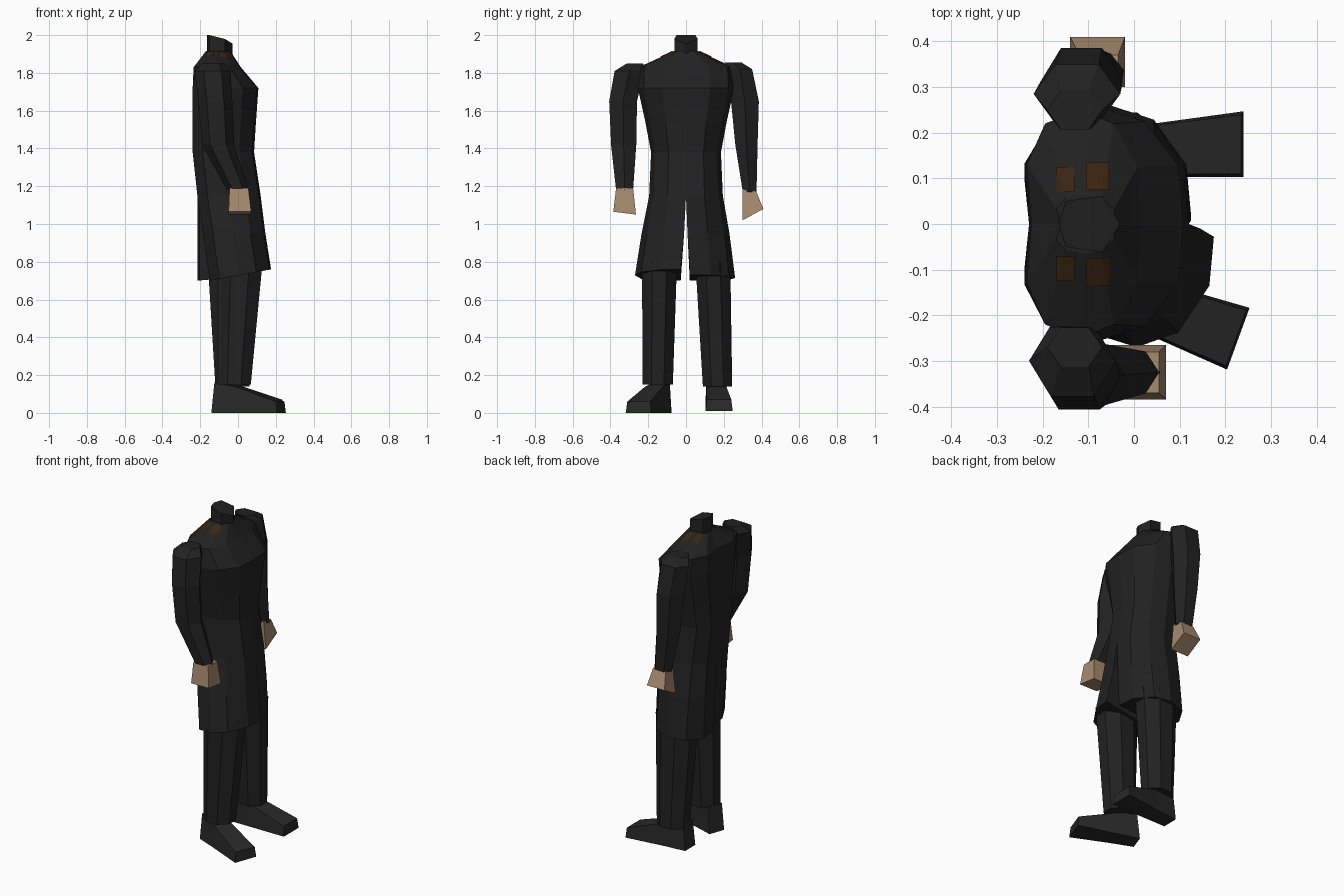
import bpy, bmesh, math
from mathutils import Vector, Matrix
from mathutils.bvhtree import BVHTree

if "Cube" in bpy.data.objects:
    bpy.data.objects.remove(bpy.data.objects["Cube"])


def material(name, rgb):
    m = bpy.data.materials.new(name)
    m.diffuse_color = (*rgb, 1)
    m.use_nodes = True
    m.node_tree.nodes["Principled BSDF"].inputs["Base Color"].default_value = m.diffuse_color
    return m


COAT = material("coat_black", (0.0155, 0.0155, 0.0155))
SHOE = material("shoe_charcoal", (0.022, 0.022, 0.022))
SKIN = material("skin_tan", (0.39, 0.26, 0.16))
BROWN = material("patch_brown", (0.045, 0.018, 0.006))


def make(name, bm, mat):
    bmesh.ops.recalc_face_normals(bm, faces=bm.faces[:])
    mesh = bpy.data.meshes.new(name)
    bm.to_mesh(mesh)
    bm.free()
    mesh.materials.append(mat)
    ob = bpy.data.objects.new(name, mesh)
    bpy.context.collection.objects.link(ob)
    return ob


def loft(name, rings, mat):
    """Skin a closed, capped surface over rings of equal point count."""
    bm = bmesh.new()
    vs = [[bm.verts.new(p) for p in r] for r in rings]
    n = len(rings[0])
    for a, b in zip(vs, vs[1:]):
        for i in range(n):
            j = (i + 1) % n
            bm.faces.new((a[i], a[j], b[j], b[i]))
    bm.faces.new(vs[0])
    bm.faces.new(vs[-1])
    return make(name, bm, mat)


def half_coat(hy, xb, xf, centre=0.0):
    """Half outline of the coat, from front centre round to back centre."""
    d = xf - xb
    return [(xf, centre), (xf - 0.03 * d, 0.5 * hy), (xf - 0.24 * d, 0.88 * hy),
            (xb + 0.48 * d, hy), (xb + 0.16 * d, 0.88 * hy),
            (xb, 0.52 * hy), (xb + 0.01, centre)]


def oval(z, cx, cy, rx, ry, n=6, turn=0.0):
    return [(cx + rx * math.cos(turn + i * math.tau / n),
             cy + ry * math.sin(turn + i * math.tau / n), z) for i in range(n)]


def box_ring(x0, x1, y0, y1, z, tilt=0.0):
    return [(x0, y0, z), (x1, y0, z), (x1, y1, z + tilt), (x0, y1, z + tilt)]


# Coat body: waist, chest and sloping shoulders
rings = []
for z, hy, xb, xf in [(1.15, 0.195, -0.215, 0.12), (1.38, 0.185, -0.24, 0.085),
                      (1.54, 0.215, -0.24, 0.095), (1.72, 0.255, -0.24, 0.108),
                      (1.83, 0.25, -0.235, 0.015), (1.915, 0.065, -0.17, -0.04)]:
    h = half_coat(hy, xb, xf)
    full = h + [(x, -y) for x, y in h[-2:0:-1]]
    rings.append([(x, y, z) for x, y in full])
torso = loft("coat_body", rings, COAT)

# Coat tails: two halves split front and back, one swung forward
for side, name, tails in [
    (-1, "right_coat_tail", [(0.235, -0.185, 0.145, 0.01, 0.95, 0.95),
                             (0.27, -0.15, 0.175, 0.028, 0.70, 0.76)]),
    (1, "left_coat_tail", [(0.23, -0.215, 0.125, 0.008, 0.95, 0.95),
                           (0.26, -0.215, 0.125, 0.02, 0.70, 0.73)])]:
    rings = [[(x, side * y, 1.15) for x, y in half_coat(0.195, -0.215, 0.12)]]
    for hy, xb, xf, slit, zb, zf in tails:
        rings.append([(x, side * y, zb + (zf - zb) * (x - xb) / (xf - xb))
                      for x, y in half_coat(hy, xb, xf, slit)])
    loft(name, rings, COAT)

# Collar with a pointed front and sloping top
collar = [(-0.03, 0), (-0.07, 0.062), (-0.15, 0.05), (-0.165, 0), (-0.15, -0.05), (-0.07, -0.062)]
loft("collar", [[(x, y, 1.87) for x, y in collar],
                [(x, y, 1.955 if x > -0.04 else 1.98 if x > -0.1 else 2.0) for x, y in collar]], COAT)

# Sleeves: shoulder to wrist
loft("right_sleeve", [oval(1.85, -0.13, -0.27, 0.06, 0.05),
                      oval(1.81, -0.135, -0.30, 0.095, 0.09),
                      oval(1.65, -0.12, -0.333, 0.09, 0.085),
                      oval(1.42, -0.105, -0.33, 0.085, 0.077),
                      oval(1.18, 0.0, -0.325, 0.058, 0.052)], COAT)
loft("left_sleeve", [oval(1.855, -0.13, 0.25, 0.06, 0.05),
                     oval(1.82, -0.125, 0.285, 0.095, 0.075),
                     oval(1.65, -0.115, 0.312, 0.09, 0.085),
                     oval(1.42, -0.105, 0.32, 0.08, 0.068),
                     oval(1.17, -0.08, 0.337, 0.058, 0.042)], COAT)

# Hands: simple tapered blocks
loft("right_hand", [box_ring(-0.045, 0.055, -0.37, -0.28, 1.19),
                    box_ring(-0.05, 0.07, -0.385, -0.265, 1.065, -0.015)], SKIN)
loft("left_hand", [box_ring(-0.12, -0.035, 0.30, 0.37, 1.185, -0.01),
                   box_ring(-0.14, -0.02, 0.30, 0.41, 1.02, 0.06)], SKIN)

# Trouser legs
eighth = math.pi / 8
loft("right_leg", [oval(0.80, 0.01, -0.14, 0.13, 0.10, 8, eighth),
                   oval(0.15, -0.02, -0.15, 0.095, 0.087, 8, eighth)], COAT)
loft("left_leg", [oval(0.80, -0.04, 0.142, 0.13, 0.10, 8, eighth),
                  oval(0.14, -0.03, 0.167, 0.097, 0.084, 8, eighth)], COAT)


# Shoes: heel, instep and toe sections
def shoe(name, pos, yaw, toe_shift):
    place = Matrix.Translation(pos) @ Matrix.Rotation(yaw, 4, 'Z')
    rings = []
    for xb, xt, w, top, cy in [(-0.02, -0.005, 0.05, 0.16, 0),
                               (0.12, 0.11, 0.056, 0.14, 0.3 * toe_shift),
                               (0.355, 0.35, 0.072, 0.06, toe_shift)]:
        ring = [(xb, cy - w, 0), (xb, cy + w, 0),
                (xt, cy + w * 0.9, top), (xt, cy - w * 0.9, top)]
        rings.append([place @ Vector(p) for p in ring])
    loft(name, rings, SHOE)


shoe("right_shoe", (-0.105, -0.13, 0.0), math.radians(-20), 0.0)
shoe("left_shoe", (-0.115, 0.152, 0.01), 0.0, 0.023)

# Shoulder patches: thin plates laid on the coat body
bvh = BVHTree.FromPolygons([v.co for v in torso.data.vertices],
                           [p.vertices[:] for p in torso.data.polygons])
for side, label in [(-1, "right"), (1, "left")]:
    for part, x0, x1, y0, y1 in [("back", -0.17, -0.13, 0.07, 0.125),
                                 ("front", -0.105, -0.055, 0.075, 0.135)]:
        bm = bmesh.new()
        bmesh.ops.create_grid(bm, x_segments=4, y_segments=4, size=0.5)
        for v in bm.verts:
            x = x0 + (x1 - x0) * (v.co.x + 0.5)
            y = side * (y0 + (y1 - y0) * (v.co.y + 0.5))
            hit = bvh.ray_cast(Vector((x, y, 3)), Vector((0, 0, -1)))[0]
            v.co = (x, y, (hit.z if hit else 1.87) + 0.005)
        make(f"{label}_{part}_shoulder_patch", bm, BROWN)
